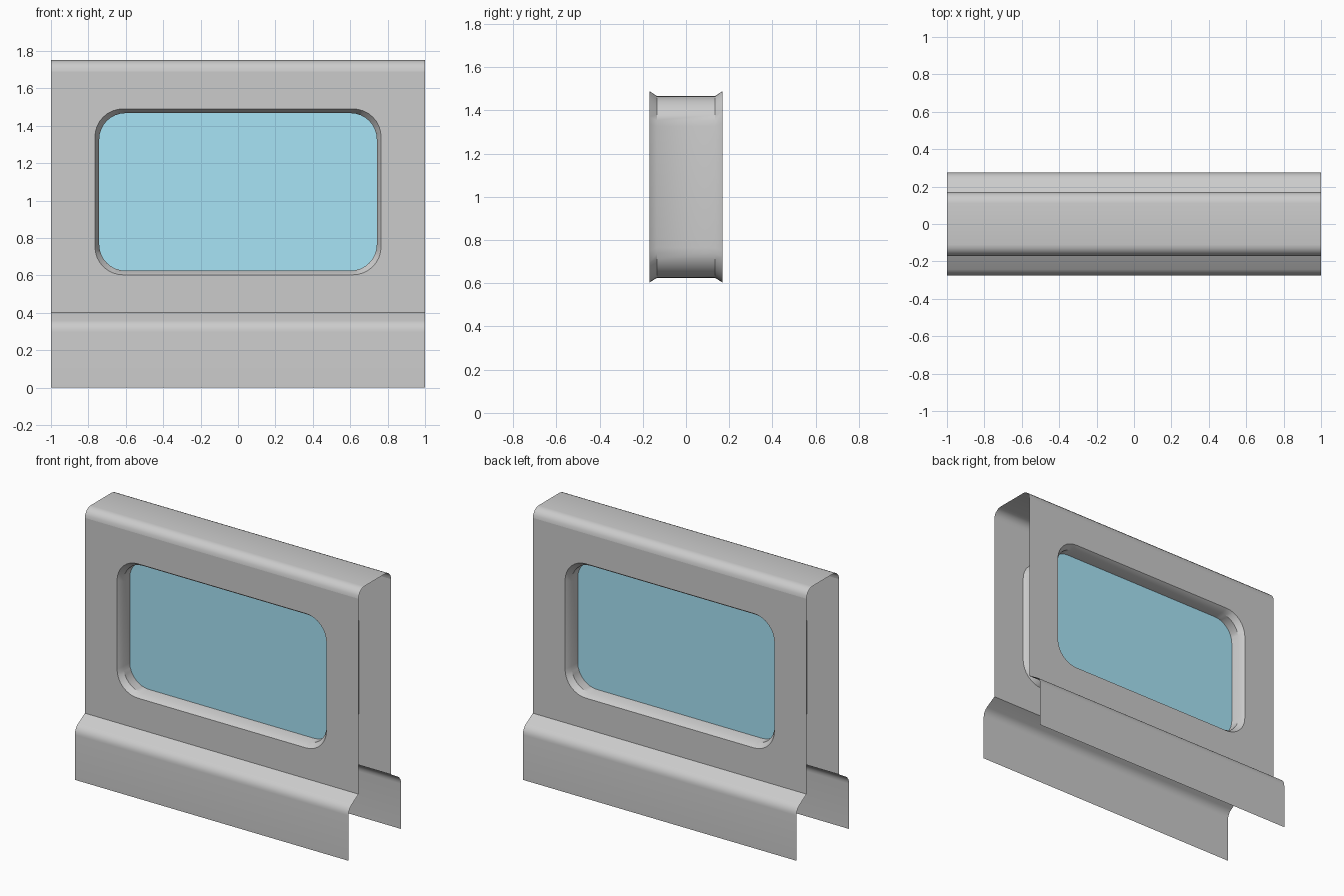
import bpy, bmesh, math

if "Cube" in bpy.data.objects:
    bpy.data.objects.remove(bpy.data.objects["Cube"])

WALL_Y, TOP, SKIRT_Z = 0.17, 1.75, 0.40


def finish(name, bm, color=None):
    me = bpy.data.meshes.new(name)
    bm.to_mesh(me)
    bm.free()
    ob = bpy.data.objects.new(name, me)
    bpy.context.collection.objects.link(ob)
    if color:
        mat = bpy.data.materials.new(name + "_material")
        mat.diffuse_color = color
        mat.use_nodes = True
        mat.node_tree.nodes["Principled BSDF"].inputs["Base Color"].default_value = mat.diffuse_color
        me.materials.append(mat)
    bpy.ops.object.select_all(action='DESELECT')
    ob.select_set(True)
    bpy.context.view_layer.objects.active = ob
    bpy.ops.object.shade_smooth_by_angle(angle=math.radians(35))
    return ob


def arc(cy, cz, r, a0, a1, n=5):
    return [(cy + r * math.cos(math.radians(a0 + (a1 - a0) * i / n)),
             cz + r * math.sin(math.radians(a0 + (a1 - a0) * i / n))) for i in range(n + 1)]


def sheet(name, profile):
    """Stretch a y-z profile across the full width."""
    bm = bmesh.new()
    rows = [[bm.verts.new((x, y, z)) for y, z in profile] for x in (-1, 1)]
    for i in range(len(profile) - 1):
        bm.faces.new((rows[0][i], rows[1][i], rows[1][i + 1], rows[0][i + 1]))
    bmesh.ops.recalc_face_normals(bm, faces=bm.faces)
    return finish(name, bm)


def rounded_loop(bm, hx, z0, z1, r, y):
    """Ring of vertices around a rounded window opening."""
    pts = []
    for cx, cz, a in ((hx - r, z1 - r, 0), (r - hx, z1 - r, 90),
                      (r - hx, z0 + r, 180), (hx - r, z0 + r, 270)):
        pts += arc(cx, cz, r, a, a + 90, 8)
    return [bm.verts.new((x, y, z)) for x, z in pts]


def edge_ring(bm, vs):
    return [bm.edges.new((vs[i], vs[(i + 1) % len(vs)])) for i in range(len(vs))]


OUTER = (0.765, 0.603, 1.49, 0.15)
INNER = (0.742, 0.625, 1.467, 0.14)

# rounded roof joining both walls
r = 0.06
sheet("roof", arc(-WALL_Y + r, TOP - r, r, 180, 90) + arc(WALL_Y - r, TOP - r, r, 90, 0))

for side, s in (("front", -1), ("back", 1)):
    # wall with window opening
    bm = bmesh.new()
    rect = [bm.verts.new((x, s * WALL_Y, z)) for x, z in
            ((-1, SKIRT_Z), (1, SKIRT_Z), (1, TOP - r), (-1, TOP - r))]
    edges = edge_ring(bm, rect) + edge_ring(bm, rounded_loop(bm, *OUTER, s * WALL_Y))
    bmesh.ops.triangle_fill(bm, use_beauty=True, edges=edges, normal=(0, s, 0))
    finish(side + "_wall", bm)

    # flared lower skirt
    skirt = [(-0.275, 0)] + arc(-0.205, 0.298, 0.07, 180, 122) + [(-WALL_Y, SKIRT_Z)]
    sheet(side + "_skirt", [(-s * y, z) for y, z in skirt])

    # glass pane
    bm = bmesh.new()
    loop = rounded_loop(bm, *INNER, s * 0.07)
    bm.faces.new(loop if s < 0 else loop[::-1])
    bmesh.ops.recalc_face_normals(bm, faces=bm.faces)
    for f in bm.faces:
        if f.normal.y * s < 0:
            f.normal_flip()
    finish(side + "_glass", bm, (0.39, 0.77, 0.92, 1))

# window frame tube with chamfered lips
bm = bmesh.new()
rings = [rounded_loop(bm, *shape, y) for shape, y in
         ((OUTER, -WALL_Y), (INNER, -0.135), (INNER, 0.135), (OUTER, WALL_Y))]
for a, b in zip(rings, rings[1:]):
    for i in range(len(a)):
        j = (i + 1) % len(a)
        f = bm.faces.new((a[i], a[j], b[j], b[i]))
        f.normal_update()
        c = f.calc_center_median()
        if f.normal.x * c.x + f.normal.z * (c.z - 1.046) > 0:
            f.normal_flip()
finish("window_frame", bm)
